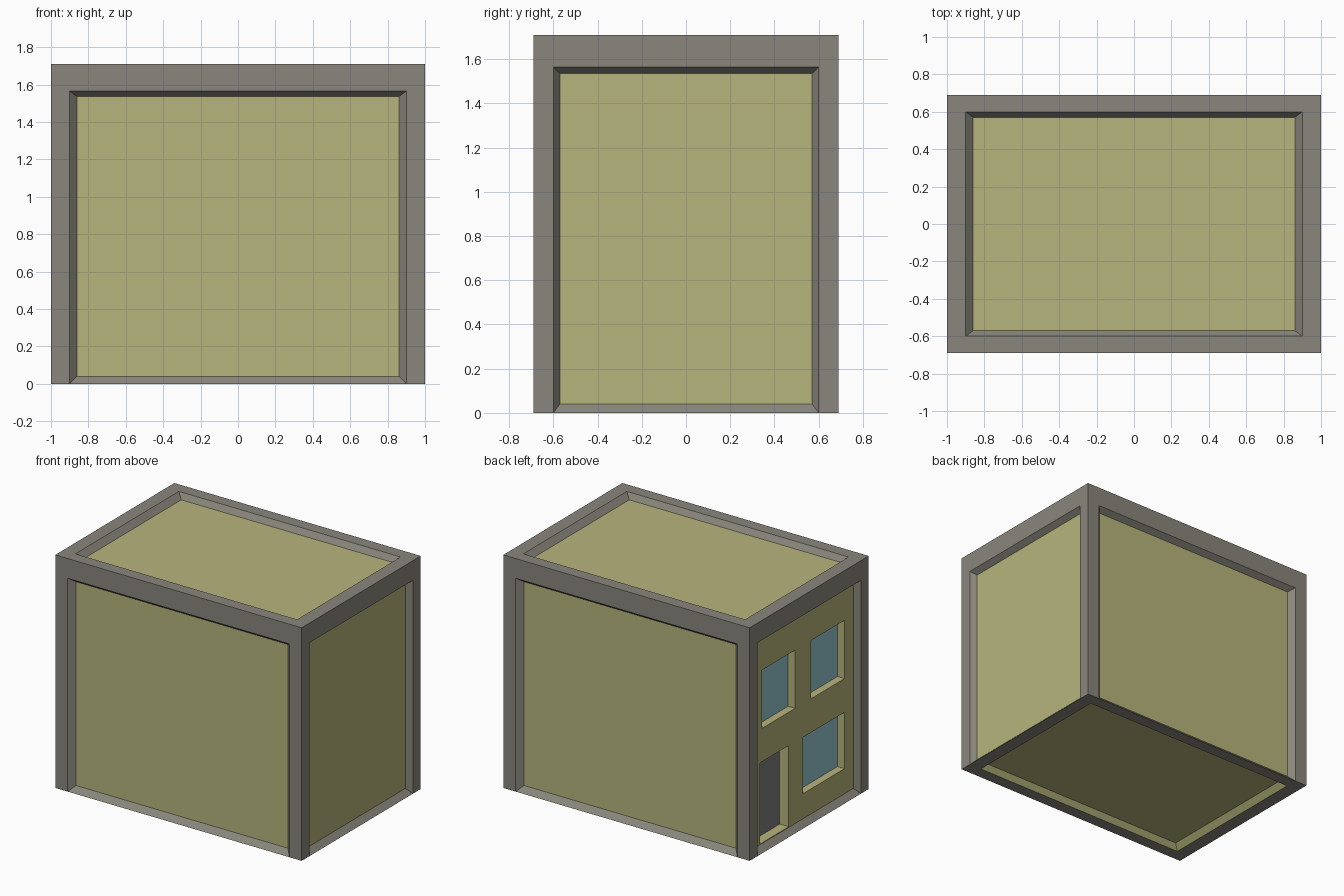
import bpy
from mathutils import Vector

if "Cube" in bpy.data.objects:
    bpy.data.objects.remove(bpy.data.objects["Cube"])

# Overall sizes, panel depth and wall openings (y0, y1, z0, z1) on the left side
X, Y, H = 1.0, 0.69, 1.71
D = 0.04
DOOR = (0.18, 0.515, 0.045, 0.64)
WINDOWS = [(-0.467, 0.013, 0.224, 0.637),
           (0.106, 0.49, 0.885, 1.312),
           (-0.467, -0.08, 0.885, 1.312)]

COLORS = {
    "frame": (0.25, 0.24, 0.20, 1),
    "wall_panels": (0.47, 0.46, 0.20, 1),
    "window_panes": (0.30, 0.56, 0.62, 1),
    "door": (0.22, 0.21, 0.215, 1),
}
parts = {name: ([], []) for name in COLORS}


def quad(part, pts, facing):
    """Store one quad, wound so that its normal points towards 'facing'."""
    pts = [Vector(p) for p in pts]
    normal = (pts[2] - pts[0]).cross(pts[3] - pts[1])
    if normal.dot(Vector(facing)) < 0:
        pts.reverse()
    verts, faces = parts[part]
    faces.append(range(len(verts), len(verts) + 4))
    verts.extend(pts)


def rect(u0, u1, v0, v1):
    return [(u0, v0), (u1, v0), (u1, v1), (u0, v1)]


def framed_side(place, outward, outer, opening, panel, bevel="frame", open_base=True, fill=True):
    """Flat border, sloped bevel and recessed panel on one side of the box."""
    a = [place(u, v, 0) for u, v in outer]
    b = [place(u, v, 0) for u, v in opening]
    c = [place(u, v, D) for u, v in panel]
    for i in range(4):
        j = (i + 1) % 4
        if i or not open_base:
            quad("frame", (a[i], a[j], b[j], b[i]), outward)
        quad(bevel, (b[i], b[j], c[j], c[i]), outward)
    if fill:
        quad("wall_panels", c, outward)


# Front, back, left and right sides: the border is open at the base
for s in (-1, 1):
    framed_side(lambda u, v, d: (u, s * (Y - d), v), (0, s, 0),
                rect(-X, X, 0, H), rect(-0.9, 0.9, 0, 1.565), rect(-0.86, 0.86, 0.04, 1.535))
    framed_side(lambda u, v, d: (s * (X - d), u, v), (s, 0, 0),
                rect(-Y, Y, 0, H), rect(-0.6, 0.6, 0, 1.565), rect(-0.57, 0.57, 0.04, 1.535),
                fill=(s == 1))

# Roof and underside
for z, s, bevel in ((H, 1, "frame"), (0, -1, "wall_panels")):
    framed_side(lambda u, v, d: (u, v, z - s * d), (0, 0, s),
                rect(-X, X, -Y, Y), rect(-0.9, 0.9, -0.6, 0.6), rect(-0.86, 0.86, -0.57, 0.57),
                bevel=bevel, open_base=False)

# Left wall: grid of cells around the openings
openings = WINDOWS + [DOOR]
wx = -X + D
ys = sorted({-0.57, 0.57} | {v for o in openings for v in o[:2]})
zs = sorted({0.04, 1.535} | {v for o in openings for v in o[2:]})
for y0, y1 in zip(ys, ys[1:]):
    for z0, z1 in zip(zs, zs[1:]):
        cy, cz = (y0 + y1) / 2, (z0 + z1) / 2
        if not any(o[0] < cy < o[1] and o[2] < cz < o[3] for o in openings):
            quad("wall_panels", [(wx, u, v) for u, v in rect(y0, y1, z0, z1)], (-1, 0, 0))

# Recessed reveals with glass or door at the back
for o in openings:
    part, depth = ("door", 0.073) if o is DOOR else ("window_panes", 0.057)
    near = [(wx, u, v) for u, v in rect(*o)]
    far = [(wx + depth, u, v) for u, v in rect(*o)]
    for i, inward in enumerate(((0, 0, 1), (0, -1, 0), (0, 0, -1), (0, 1, 0))):
        j = (i + 1) % 4
        quad("wall_panels", (near[i], near[j], far[j], far[i]), inward)
    quad(part, far, (-1, 0, 0))

# Turn each part into an object
for name, (verts, faces) in parts.items():
    mesh = bpy.data.meshes.new(name)
    mesh.from_pydata(verts, [], [list(f) for f in faces])
    mat = bpy.data.materials.new(name)
    mat.diffuse_color = COLORS[name]
    mat.use_nodes = True
    mat.node_tree.nodes["Principled BSDF"].inputs["Base Color"].default_value = mat.diffuse_color
    mesh.materials.append(mat)
    bpy.context.collection.objects.link(bpy.data.objects.new(name, mesh))
